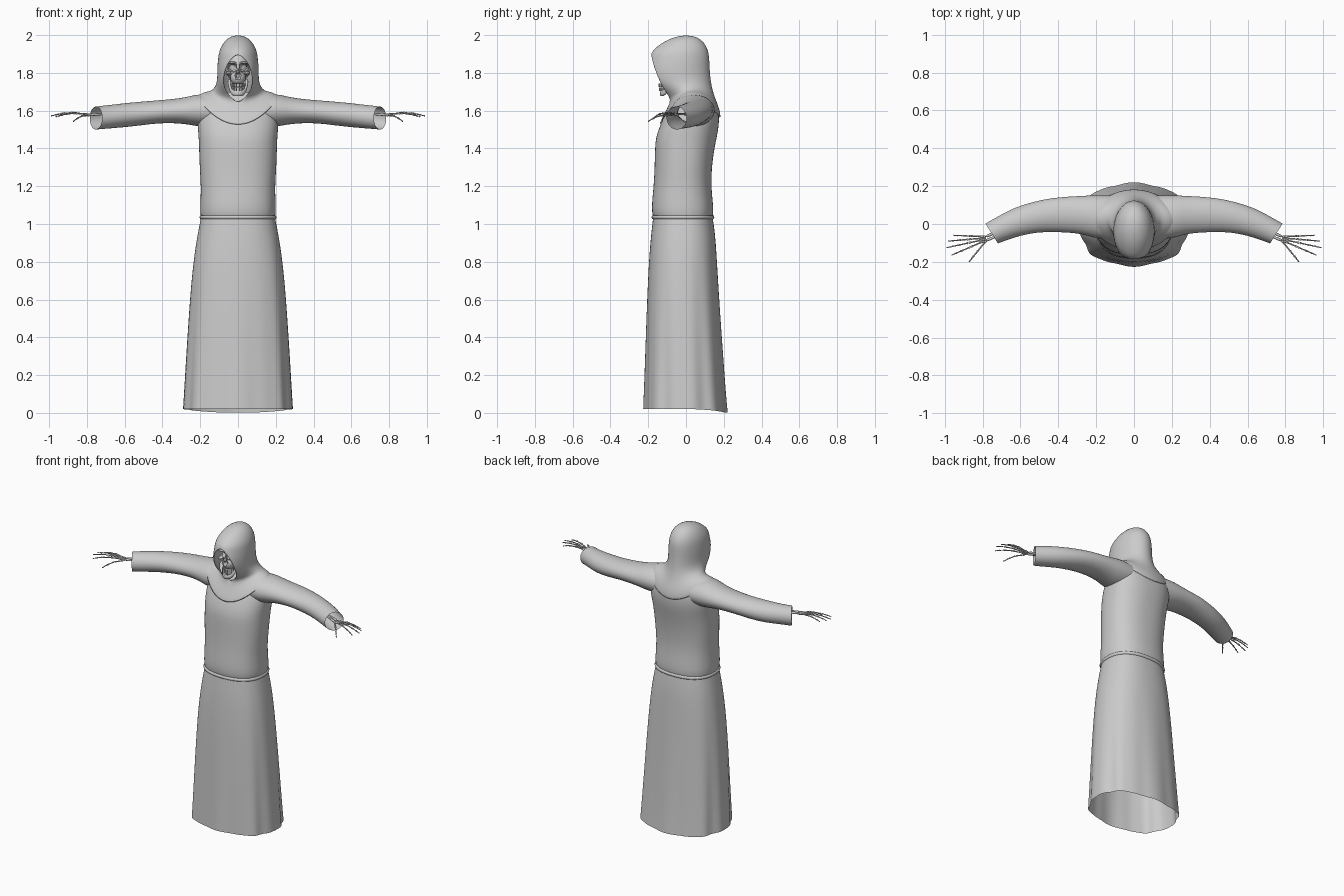
import bpy, bmesh, math
from mathutils import Vector, Matrix

if "Cube" in bpy.data.objects:
    bpy.data.objects.remove(bpy.data.objects["Cube"])

def finish(name, bm, subsurf=0, mirror=False, solid=0, angle=50):
    bmesh.ops.remove_doubles(bm, verts=bm.verts, dist=0.0004)
    bmesh.ops.recalc_face_normals(bm, faces=bm.faces)
    me = bpy.data.meshes.new(name)
    bm.to_mesh(me)
    bm.free()
    ob = bpy.data.objects.new(name, me)
    bpy.context.collection.objects.link(ob)
    bpy.ops.object.select_all(action='DESELECT')
    ob.select_set(True)
    bpy.context.view_layer.objects.active = ob
    bpy.ops.object.shade_smooth_by_angle(angle=math.radians(angle))
    if mirror:
        ob.modifiers.new("Mirror", 'MIRROR')
    if solid:
        m = ob.modifiers.new("Solidify", 'SOLIDIFY')
        m.thickness, m.offset = solid, -1
    if subsurf:
        m = ob.modifiers.new("Subsurf", 'SUBSURF')
        m.levels = m.render_levels = subsurf
    return ob

def loft(bm, rings, closed=True):
    rows = [[bm.verts.new(p) for p in r] for r in rings]
    n = len(rows[0])
    for a, b in zip(rows, rows[1:]):
        for i in range(n if closed else n - 1):
            j = (i + 1) % n
            bm.faces.new((a[i], a[j], b[j], b[i]))

def sgnpow(v, e):
    return math.copysign(abs(v) ** e, v)

def oval(z, rx, yf, yb, n=64, e=0.85, fold=0.0, hem=0.0):
    """Horizontal rounded ring, angle measured from the front."""
    pts = []
    for i in range(n):
        t = 2 * math.pi * i / n
        k = 1 + fold * (0.022 * (math.cos(8 * t) - 1) + 0.012 * (math.cos(14 * t + 0.5 * math.sin(t)) - 1))
        back = max(0, -math.cos(t)) ** 2
        pts.append((rx * k * sgnpow(math.sin(t), e),
                    (yf + yb) / 2 - (yb - yf) / 2 * k * sgnpow(math.cos(t), e), z - hem * back))
    return pts

def ellipsoid(bm, c, r, u=20, v=14):
    m = Matrix.Translation(c) @ Matrix.Diagonal((*r, 1))
    return bmesh.ops.create_uvsphere(bm, u_segments=u, v_segments=v, radius=1, matrix=m)['verts']

def bone(bm, a, b, r):
    """Thin shaft with swollen ends."""
    a, b = Vector(a), Vector(b)
    q = (b - a).to_track_quat('Z', 'Y')
    prof = [(0, 0.01), (0.03, 1.0), (0.1, 1.25), (0.25, 0.75), (0.75, 0.7), (0.9, 1.1), (0.97, 0.9), (1, 0.01)]
    L = (b - a).length
    loft(bm, [[a + q @ Vector((r * s * math.cos(k * math.pi / 4), r * s * math.sin(k * math.pi / 4), t * L))
               for k in range(8)] for t, s in prof])

# skirt with folds growing toward the open hem
bm = bmesh.new()
skirt = [(0.02, .297, -.228, .222), (0.12, .290, -.224, .212), (0.3, .278, -.217, .198), (0.5, .264, -.210, .183),
         (0.7, .248, -.202, .170), (0.85, .230, -.193, .161), (0.95, .213, -.184, .154), (1.035, .196, -.174, .141)]
loft(bm, [oval(z, rx, f, b, fold=max(0, 1 - z) ** 1.3, hem=0.02 * max(0, 1 - z / 0.4))
          for z, rx, f, b in skirt])
finish("skirt", bm, 1)

# bodice up to the shoulders
bm = bmesh.new()
bodice = [(1.035, .195, -.172, .140), (1.06, .201, -.181, .146), (1.12, .199, -.180, .142), (1.2, .196, -.171, .133),
          (1.3, .203, -.166, .136), (1.4, .206, -.164, .150), (1.46, .208, -.160, .163), (1.52, .214, -.138, .174),
          (1.58, .212, -.110, .176), (1.63, .200, -.082, .165), (1.67, .175, -.06, .148), (1.69, .13, -.045, .12),
          (1.70, .07, -.03, .09)]
loft(bm, [oval(*r, fold=0.25 * max(0, 1.4 - r[0])) for r in bodice])
finish("bodice", bm, 1)

# cord belt at the waist
bm = bmesh.new()
loft(bm, [oval(1.036 + dz, .194 + d, -.173 - d, .140 + d) for dz, d in
          [(-.011, 0), (-.008, .007), (0, .010), (.008, .007), (.011, 0)]])
finish("belt", bm)

# wide open sleeves: x, y centre, z centre, y radius, z radius, slant
bm = bmesh.new()
sleeve = [(.12, .035, 1.60, .115, .085, 0), (.20, .038, 1.602, .115, .087, 0), (.25, .045, 1.601, .105, .077, 0),
          (.31, .050, 1.599, .095, .067, 0), (.42, .049, 1.595, .091, .060, .005), (.52, .038, 1.584, .083, .062, .01),
          (.62, .012, 1.574, .073, .064, .018), (.70, -.025, 1.566, .061, .062, .026), (.752, -.05, 1.561, .052, .062, .033)]
rings = []
for x, yc, zc, ry, rz, sl in sleeve:
    ring = []
    for i in range(32):
        t = 2 * math.pi * i / 32
        w = 1 + 0.025 * math.sin(x * 45 + 2 * t) * (x > .3)
        ring.append((x + sl * math.cos(t), yc + ry * w * math.cos(t), zc + rz * w * math.sin(t)))
    rings.append(ring)
loft(bm, rings)
finish("sleeves", bm, 1, mirror=True)

# hood and cowl: z front, z side, z back, x radius, y front, y back, half opening
bm = bmesh.new()
hood = [(2.0, 2.0, 2.0, 0, 0, 0, 0), (1.99, 1.993, 1.99, .04, -.06, .06, 0), (1.968, 1.968, 1.965, .073, -.115, .093, 0),
        (1.935, 1.93, 1.93, .094, -.158, .113, 0), (1.908, 1.90, 1.90, .103, -.187, .121, 0),
        (1.87, 1.86, 1.86, .108, -.196, .124, .045), (1.82, 1.82, 1.82, .110, -.205, .125, .070),
        (1.76, 1.77, 1.76, .109, -.199, .130, .080), (1.71, 1.73, 1.71, .117, -.156, .140, .075),
        (1.665, 1.708, 1.67, .140, -.092, .153, .040), (1.64, 1.702, 1.645, .155, -.084, .163, 0),
        (1.58, 1.697, 1.60, .188, -.117, .180, 0), (1.525, 1.672, 1.56, .222, -.143, .184, 0)]
rings = []
N = 49
for zf, zs, zb, rx, yf, yb, gap in hood:
    a0 = math.asin(gap / rx) if rx else 0
    ring = []
    for i in range(N):
        t = a0 + (2 * math.pi - 2 * a0) * i / (N - 1)
        c = math.cos(t)
        ring.append((rx * math.sin(t), (yf + yb) / 2 - (yb - yf) / 2 * c,
                     zs + ((zf if c > 0 else zb) - zs) * c * c))
    rings.append(ring)
loft(bm, rings, closed=False)
finish("hood", bm, 1, solid=0.006)

# skull with carved eye sockets and nose cavity
bm = bmesh.new()
head = ellipsoid(bm, (0, -.045, 1.835), (.068, .085, .085), 64, 48)
face = ellipsoid(bm, (0, -.095, 1.775), (.040, .045, .042), 40, 30)
for v in head + face:
    if v.co.y < -.06:
        for cx, cz, rx, rz, d in [(.031, 1.828, .024, .021, .05), (-.031, 1.828, .024, .021, .05),
                                  (0, 1.785, .013, .019, .03)]:
            q = ((v.co.x - cx) / rx) ** 2 + ((v.co.z - cz) / rz) ** 2
            if q < 1:
                v.co.y += d * min(1, 2.2 * (1 - q))
for s in (-1, 1):
    ellipsoid(bm, (s * .050, -.088, 1.797), (.015, .042, .010))      # cheekbone
    ellipsoid(bm, (s * .031, -.120, 1.853), (.028, .013, .007))      # brow
ellipsoid(bm, (0, -.137, 1.806), (.007, .014, .014))                 # nasal bridge
finish("skull", bm)

# jaw bone: horseshoe bar rising to the cheeks
bm = bmesh.new()
rings = []
for i in range(25):
    t = math.pi * (i / 24 - 0.5)
    up = abs(math.sin(t)) ** 5 * 0.06
    c = Vector((.046 * math.sin(t), -.055 - .075 * math.cos(t), 1.692 + up))
    out = Vector((math.sin(t), -math.cos(t), 0))
    rings.append([c + out * .009 * math.cos(k * math.pi / 5) + Vector((0, 0, .016 * math.sin(k * math.pi / 5)))
                  for k in range(10)])
loft(bm, rings)
finish("jaw", bm)

# two rows of teeth on arcs
bm = bmesh.new()
for z, ry in [(1.735, .080), (1.714, .078)]:
    for i in range(10):
        t = math.radians(-63 + 14 * i)
        m = (Matrix.Translation((.038 * math.sin(t), -.062 - ry * math.cos(t), z)) @ Matrix.Rotation(t, 4, 'Z')
             @ Matrix.Diagonal((.008, .008, .018, 1)))
        bmesh.ops.create_cube(bm, size=1, matrix=m)
finish("teeth", bm, angle=30)

# neck vertebrae inside the hood
bm = bmesh.new()
for i in range(6):
    ellipsoid(bm, (0, -.01 + .004 * i, 1.77 - .022 * i), (.020, .020, .011), 14, 8)
finish("neck_bones", bm)

# forearm bones, wrist and fingers
bm = bmesh.new()
for dy in (-.013, .013):
    bone(bm, (.55, .02 + dy, 1.583), (.785, -.078 + dy * .8, 1.580), .007)
for i in range(4):
    for j in range(2):
        ellipsoid(bm, (.790 + .010 * j - .002 * i, -.066 - .009 * i, 1.579), (.007, .006, .006), 10, 6)
fingers = [((.800, -.066, 1.580), (.955, -.060, 1.570)), ((.802, -.075, 1.581), (.982, -.090, 1.574)),
           ((.800, -.084, 1.581), (.990, -.125, 1.572)), ((.796, -.092, 1.580), (.965, -.165, 1.568)),
           ((.788, -.096, 1.575), (.872, -.200, 1.543))]
for n, (a, b) in enumerate(fingers):
    a, b = Vector(a), Vector(b)
    stops = [0, .4, .68, .86, 1] if n < 4 else [0, .42, .75, 1]
    pts = [a.lerp(b, s) + Vector((0, 0, .012 * math.sin(math.pi * s))) for s in stops]
    for k, (p, q) in enumerate(zip(pts, pts[1:])):
        bone(bm, p, q, .0052 - .0006 * k)
finish("hand_bones", bm, mirror=True)
